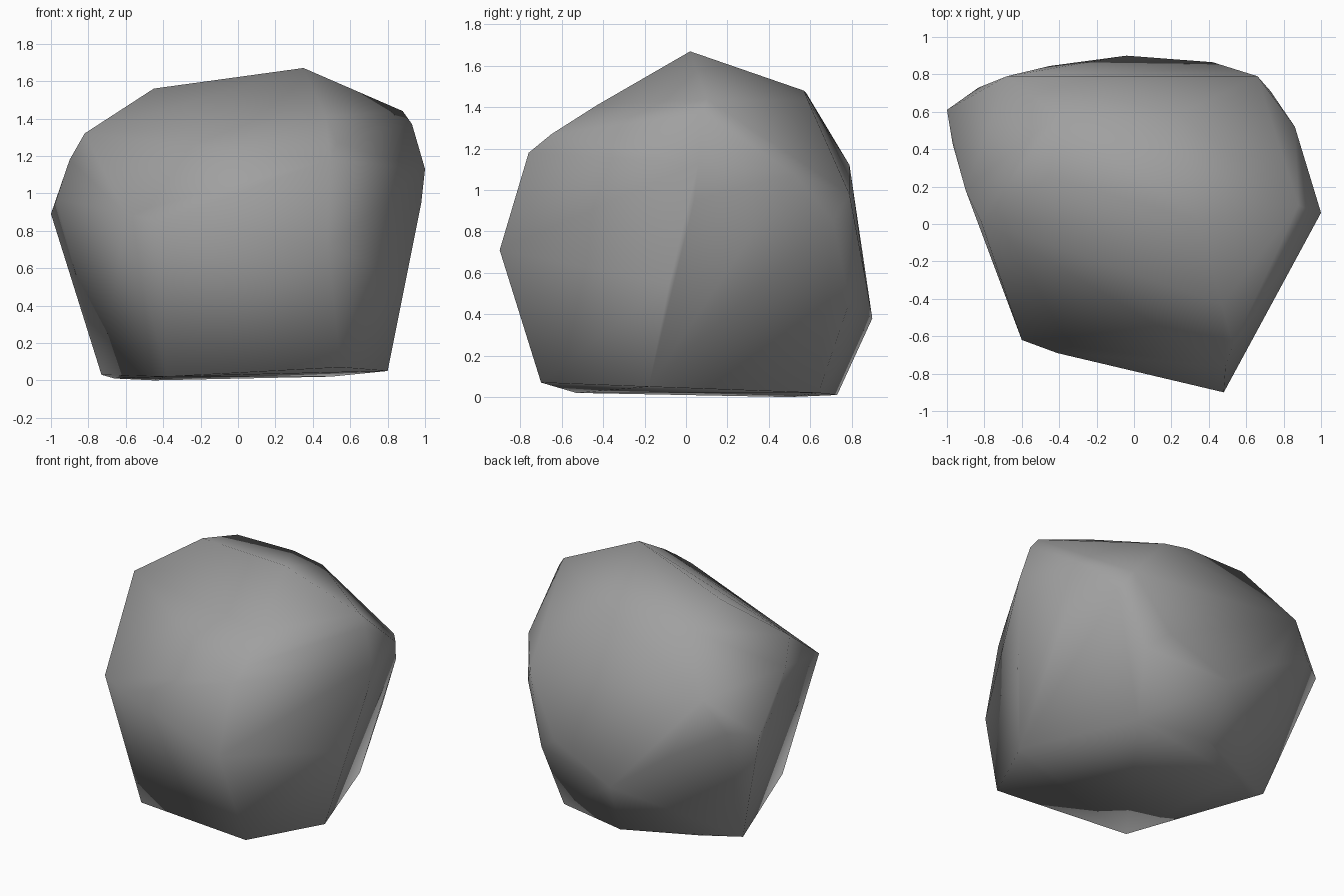
import bpy, bmesh

# Rough boulder: a hull stretched over its corner points
base = [(-.38, -.53, .02), (.55, -.7, .07), (.8, -.18, .05), (.5, .64, .02),
        (0, .73, .01), (-.73, .41, .03), (-.45, .5, 0), (-.66, .36, .01)]
front = [(.48, -.9, .71), (.49, -.76, 1.18), (-.6, -.62, .89), (-.41, -.69, .85),
         (.47, -.43, 1.41), (.53, -.65, 1.27)]
right = [(1, .06, 1.13), (.98, .04, .95), (.93, .08, 1.37), (.88, .1, 1.44),
         (.86, .52, 1.08), (.73, .71, .85), (.66, .79, .98), (.9, -.08, .55)]
back = [(-.04, .9, .38), (.42, .865, .58), (-.45, .845, .68), (-.68, .79, 1.12),
        (-.83, .73, .9), (.57, .79, .46)]
left = [(-1, .61, .89), (-.97, .43, .97), (-.9, .18, 1.18), (-.82, .02, 1.32),
        (-.73, -.23, 1.08)]
top = [(.35, .02, 1.67), (-.45, .25, 1.56), (-.41, .58, 1.47), (.03, .57, 1.48),
       (.24, .59, 1.43), (-.55, .69, 1.28)]

bm = bmesh.new()
for p in base + front + right + back + left + top:
    bm.verts.new(p)
bmesh.ops.convex_hull(bm, input=bm.verts)
loose = [v for v in bm.verts if not v.link_faces]
bmesh.ops.delete(bm, geom=loose, context='VERTS')
bmesh.ops.recalc_face_normals(bm, faces=bm.faces)
for f in bm.faces:
    f.smooth = True
mesh = bpy.data.meshes.new("boulder")
bm.to_mesh(mesh)
bm.free()

# Plain grey stone
stone = bpy.data.materials.new("grey_stone")
stone.diffuse_color = (.35, .35, .35, 1)
mesh.materials.append(stone)
boulder = bpy.data.objects.new("boulder", mesh)
bpy.context.collection.objects.link(boulder)
